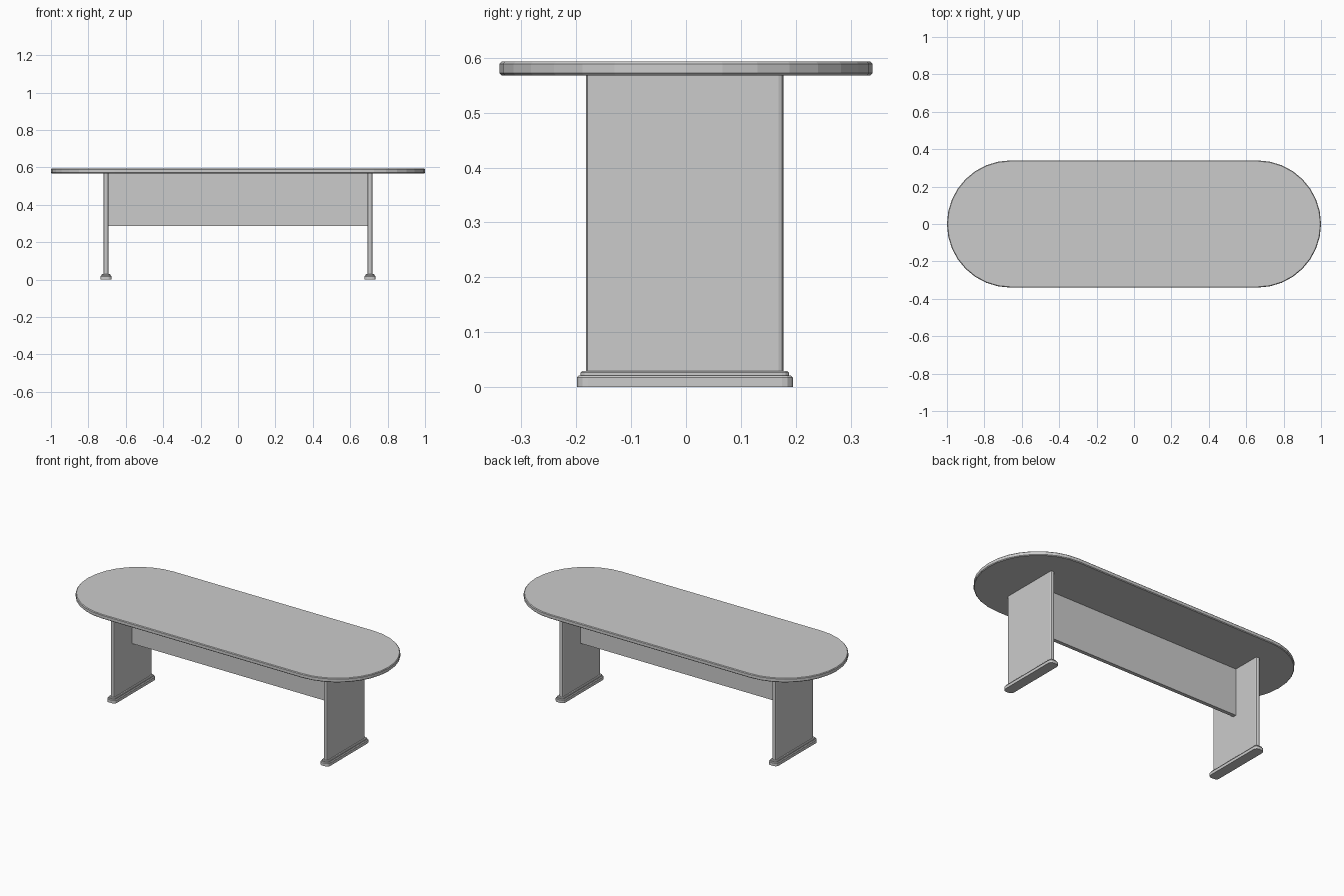
import bpy, bmesh
from math import sin, cos, pi

if "Cube" in bpy.data.objects:
    bpy.data.objects.remove(bpy.data.objects["Cube"])

grey = bpy.data.materials.new("plain grey")
grey.use_nodes = True
colour = (0.6, 0.6, 0.6, 1)
grey.diffuse_color = colour
grey.node_tree.nodes["Principled BSDF"].inputs["Base Color"].default_value = colour


def rounded_outline(hx, hy, r, steps):
    """Rectangle outline with rounded corners, counter-clockwise."""
    pts = []
    for k, (sx, sy) in enumerate([(1, 1), (-1, 1), (-1, -1), (1, -1)]):
        for i in range(steps + 1):
            a = (k + i / steps) * pi / 2
            pts.append((sx * (hx - r) + r * cos(a), sy * (hy - r) + r * sin(a)))
    return pts


def stacked_slab(name, hx, hy, r, steps, profile, x=0, y=0):
    """Loft the outline through (inset, height) levels."""
    bm = bmesh.new()
    rings = []
    for inset, z in profile:
        outline = rounded_outline(hx - inset, hy - inset, r - inset, steps)
        rings.append([bm.verts.new((px, py, z)) for px, py in outline])
    n = len(rings[0])
    for low, high in zip(rings, rings[1:]):
        for i in range(n):
            j = (i + 1) % n
            bm.faces.new((low[i], low[j], high[j], high[i]))
    bm.faces.new(rings[0][::-1])
    bm.faces.new(rings[-1])
    bmesh.ops.remove_doubles(bm, verts=bm.verts, dist=1e-5)
    bmesh.ops.recalc_face_normals(bm, faces=bm.faces)
    mesh = bpy.data.meshes.new(name)
    bm.to_mesh(mesh)
    bm.free()
    mesh.materials.append(grey)
    obj = bpy.data.objects.new(name, mesh)
    obj.location = (x, y, 0)
    bpy.context.collection.objects.link(obj)
    return obj


# Oval top with a small chamfer on both rims
stacked_slab("table_top", 1.0, 0.34, 0.34, 8,
             [(0.004, 0.568), (0, 0.572), (0, 0.589), (0.004, 0.593)])

# End panels on stepped feet
for side, x in (("left", 0.706), ("right", -0.706)):
    stacked_slab(side + "_leg_panel", 0.0125, 0.18, 0.009, 2,
                 [(0, 0.026), (0, 0.569)], x, -0.002)
    stacked_slab(side + "_foot", 0.03, 0.197, 0.02, 3,
                 [(0, 0), (0, 0.017), (0.004, 0.021), (0.007, 0.021),
                  (0.007, 0.026), (0.010, 0.029)], x, -0.002)

# Central panel joining the legs
stacked_slab("modesty_panel", 0.7, 0.011, 0.001, 1,
             [(0, 0.287), (0, 0.569)], 0, -0.002)
